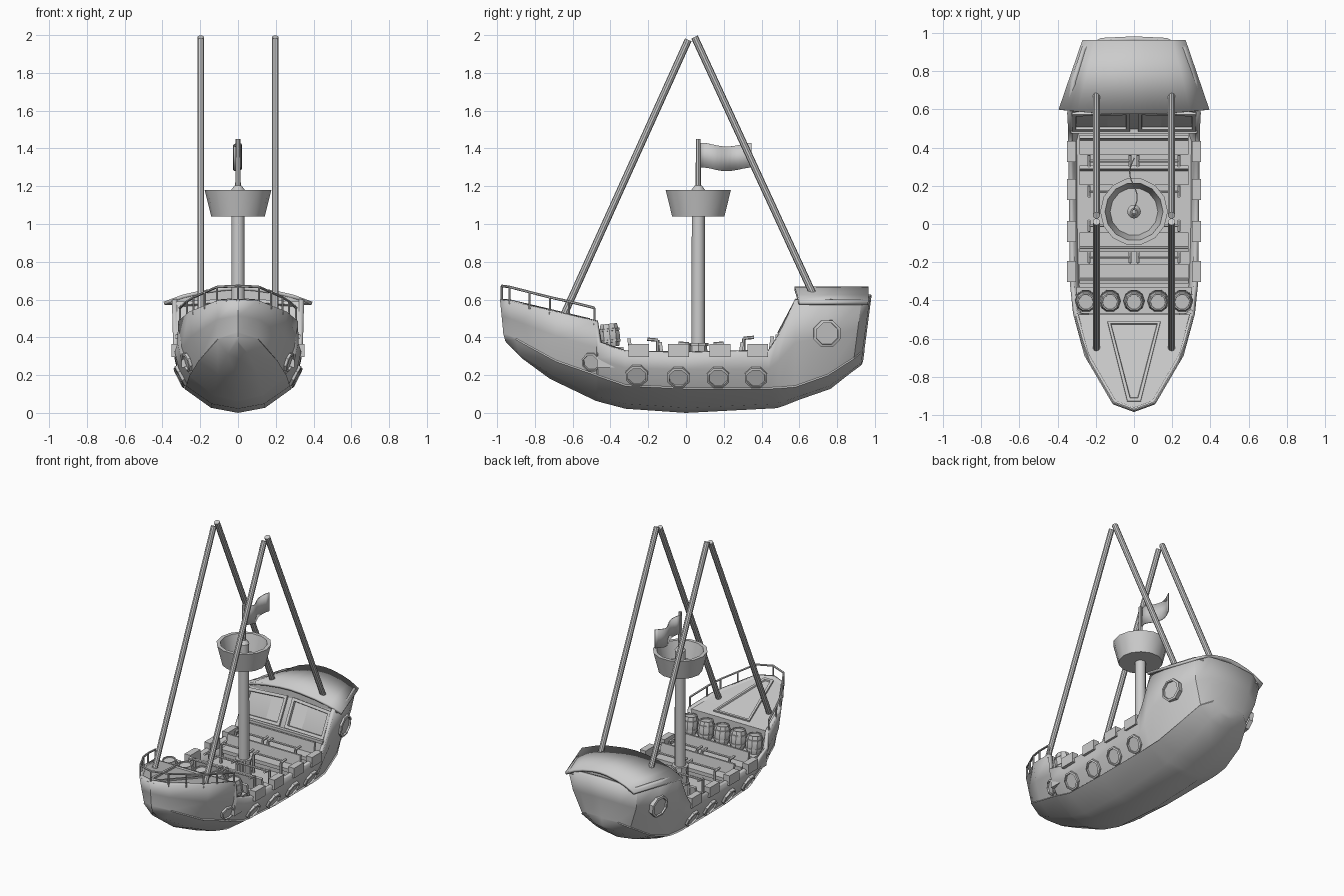
import bpy, bmesh, math
from mathutils import Vector, Matrix
from mathutils.bvhtree import BVHTree

if "Cube" in bpy.data.objects:
    bpy.data.objects.remove(bpy.data.objects["Cube"])


def finish(name, bm, smooth=30, solid=0):
    me = bpy.data.meshes.new(name)
    bm.to_mesh(me)
    bm.free()
    ob = bpy.data.objects.new(name, me)
    bpy.context.collection.objects.link(ob)
    if solid:
        m = ob.modifiers.new("thickness", 'SOLIDIFY')
        m.thickness, m.offset = solid, -1
    bpy.ops.object.select_all(action='DESELECT')
    ob.select_set(True)
    bpy.context.view_layer.objects.active = ob
    bpy.ops.object.shade_smooth_by_angle(angle=math.radians(smooth))
    return ob


def rod(bm, a, b, r, r2=None, n=8):
    a, b = Vector(a), Vector(b)
    q = (b - a).to_track_quat('Z', 'Y').to_matrix().to_4x4()
    bmesh.ops.create_cone(bm, cap_ends=True, segments=n, radius1=r, radius2=r if r2 is None else r2,
                          depth=(b - a).length, matrix=Matrix.Translation((a + b) / 2) @ q)


def path(bm, pts, r, n=6):
    for a, b in zip(pts, pts[1:]):
        rod(bm, a, b, r, n=n)


def box(bm, c, s, tilt=0):
    bmesh.ops.create_cube(bm, size=1, matrix=Matrix.Translation(c) @ Matrix.Rotation(tilt, 4, 'X')
                          @ Matrix.Diagonal((*s, 1)))


def grid(bm, rows, close=False):
    vs = [[bm.verts.new(p) for p in r] for r in rows]
    for a, b in zip(vs, vs[1:]):
        k = len(a)
        for j in range(k if close else k - 1):
            bm.faces.new((a[j], b[j], b[(j + 1) % k], a[(j + 1) % k]))
    bmesh.ops.remove_doubles(bm, verts=bm.verts[:], dist=1e-5)


def lathe(bm, prof, n, mat):
    grid(bm, [[mat @ Vector((r * math.cos(2 * math.pi * i / n), r * math.sin(2 * math.pi * i / n), z))
               for i in range(n)] for r, z in prof], True)


def panel(bm, pts, h, border, depth):
    # raised slab whose top is inset to leave a frame
    p = [Vector(v) for v in pts]
    nrm = (p[1] - p[0]).cross(p[2] - p[0]).normalized()
    lo = [bm.verts.new(v) for v in p]
    hi = [bm.verts.new(v + nrm * h) for v in p]
    top = bm.faces.new(hi)
    for i in range(4):
        bm.faces.new((lo[i], lo[(i + 1) % 4], hi[(i + 1) % 4], hi[i]))
    bm.normal_update()
    bmesh.ops.inset_region(bm, faces=[top], thickness=border, depth=0)
    bmesh.ops.inset_region(bm, faces=[top], thickness=0.004, depth=-depth)


# hull stations: rim (y, half width, z), knuckle (y, half width, z), keel (y, z)
ST = [(-.985, 0, .60, -.968, 0, .43, -.95, .37), (-.945, .11, .595, -.90, .105, .395, -.87, .29),
      (-.69, .26, .535, -.69, .205, .28, -.72, .18), (-.475, .318, .485, -.475, .25, .205, -.48, .065),
      (-.465, .32, .37, -.465, .252, .20, -.465, .06), (-.32, .335, .325, -.32, .267, .15, -.32, .022),
      (0, .34, .32, 0, .275, .135, 0, 0), (.44, .345, .33, .44, .275, .135, .48, .025),
      (.49, .345, .41, .49, .275, .137, .52, .038), (.58, .35, .60, .58, .27, .145, .60, .07),
      (.75, .33, .60, .75, .245, .205, .765, .127), (.93, .272, .60, .89, .19, .295, .87, .21),
      (.975, .17, .615, .935, .12, .33, .925, .25), (.983, 0, .625, .945, 0, .335, .933, .26)]
rows = []
for yr, w, zr, yk, wk, zk, yb, zb in ST:
    half = [(w, yr, zr), (wk * .3 + w * .7, (yr + yk) / 2, (zr + zk) / 2), (wk, yk, zk),
            (wk * 1.03, yk, zk - .008), (wk * .52, yk * .4 + yb * .6, zb + .2 * (zk - zb))]
    rows.append([(-x, y, z) for x, y, z in half] + [(0, yb, zb)] + half[::-1])
bm = bmesh.new()
grid(bm, rows)
tree = BVHTree.FromBMesh(bm)
finish("hull", bm, 35, .025)

# portholes seated on the hull surface
rings, discs = bmesh.new(), bmesh.new()
for y, z, r in [(-.5, .27, .05), (-.26, .20, .06), (-.04, .19, .06), (.17, .19, .06), (.37, .19, .06), (.745, .42, .073)]:
    for s in (-1, 1):
        loc, nrm, _, _ = tree.ray_cast(Vector((s, y, z)), Vector((-s, 0, 0)))
        if nrm.x * s < 0:
            nrm = -nrm
        M = Matrix.Translation(loc) @ nrm.to_track_quat('Z', 'Y').to_matrix().to_4x4() \
            @ Matrix.Rotation(math.pi / 8, 4, 'Z')
        lathe(rings, [(r * 1.05, -.015), (r * 1.05, .014), (r * .85, .018), (r * .82, 0)], 8, M)
        lathe(discs, [(r * .9, -.01), (r * .85, .006), (0, .006)], 8, M)
finish("porthole_frames", rings)
finish("porthole_glass", discs)

# gunwale blocks
bm = bmesh.new()
for y in (.38, .18, -.04, -.25):
    for s in (-1, 1):
        box(bm, (s * .328, y, .33), (.046, .11, .07))
finish("gunwale_blocks", bm)

# decks, bulkhead and barrel platform
bm = bmesh.new()
grid(bm, [[(-w * .97, y, z - .006), (w * .97, y, z - .006)] for y, w, z in [s[:3] for s in ST[:4]]])
finish("foredeck", bm)
bm = bmesh.new()
grid(bm, [[(-.31, -.473, .482), (.31, -.473, .482)], [(-.27, -.473, .24), (.27, -.473, .24)],
          [(-.305, -.3, .24), (.305, -.3, .24)], [(-.305, .5, .24), (.305, .5, .24)]])
finish("main_deck", bm)
bm = bmesh.new()
box(bm, (0, -.4, .295), (.6, .14, .11))
finish("barrel_platform", bm)
bm = bmesh.new()
dz = lambda y: .485 - (y + .475) * .235 - .004
panel(bm, [(-.035, -.93, dz(-.93)), (.035, -.93, dz(-.93)), (.14, -.51, dz(-.51)), (-.14, -.51, dz(-.51))],
      .012, .022, .01)
finish("foredeck_hatch", bm)

# bow railing
right = [(.11, -.935, .667), (.235, -.72, .612), (.27, -.62, .59), (.308, -.485, .556)]
rail = [(-x, y, z) for x, y, z in right[::-1]] + [(0, -.975, .672)] + right
bm = bmesh.new()
path(bm, rail, .007)
mids = [(s * .175, -.828, .64) for s in (-1, 1)]
for x, y, z in rail + mids:
    rod(bm, (x, y, z - .09), (x, y, z), .006, n=6)
finish("bow_railing", bm)

# barrels
bm = bmesh.new()
for i in range(5):
    M = Matrix.Translation(((i - 2) * .126, -.397, .35)) @ Matrix.Rotation(math.radians(6), 4, 'X')
    lathe(bm, [(0, 0), (.046, 0), (.054, .035), (.056, .06), (.054, .085), (.046, .122), (.039, .122),
               (.038, .114), (0, .114)], 10, M)
    for h in (.03, .09):
        lathe(bm, [(.053, h - .007), (.057, h - .006), (.057, h + .006), (.053, h + .007)], 10, M)
finish("barrels", bm)

# benches facing the mast, each with a pair of lap bars
seats, bars = bmesh.new(), bmesh.new()
for y, d, z in [(-.25, 1, .31), (-.085, 1, .29), (.245, -1, .29), (.405, -1, .32)]:
    box(seats, (0, y, z), (.57, .08, .025))
    box(seats, (0, y - d * .01, z / 2 + .115), (.55, .05, z - .23))
    box(seats, (0, y - d * .045, z + .035), (.57, .018, .10), d * .15)
    yb = y + d * .075
    for s in (-1, 1):
        for x in (.02, .235):
            path(bars, [(s * x, yb + d * .025, .24), (s * x, yb + d * .025, z + .075), (s * x, yb - d * .03, z + .08)], .009)
        rod(bars, (s * .02, yb, z + .077), (s * .235, yb, z + .077), .008, n=6)
finish("benches", seats)
finish("lap_bars", bars)

# stern cabin front wall with two framed windows, and end gables
def arc(w, y, drop=0):
    return [(w * t, y, z - drop) for t, z in
            [(-1, .588), (-.75, .625), (-.5, .648), (-.2, .664), (0, .668), (.2, .664), (.5, .648), (.75, .625), (1, .588)]]


bm = bmesh.new()
grid(bm, [[(-w, y, z), (w, y, z)] for w, y, z in [(.345, .59, .59), (.335, .495, .41), (.31, .495, .24)]])
for w, y in ((.37, .592), (.265, .95)):
    bm.faces.new([bm.verts.new(p) for p in arc(w, y, .008)])
finish("cabin_walls", bm)
bm = bmesh.new()
for s in (-1, 1):
    p = [(s * .02, .497, .42), (s * .325, .497, .415), (s * .325, .585, .582), (s * .02, .592, .60)]
    panel(bm, p if s > 0 else p[::-1], .014, .028, .016)
box(bm, (0, .49, .405), (.66, .03, .022))
finish("cabin_windows", bm)

# curved roof
bm = bmesh.new()
front = [(x, .575 + .025 * (x / .395) ** 2, z) for x, y, z in arc(.395, 0)]
grid(bm, [arc(.27, .965), front])
finish("cabin_roof", bm, 30, .018)

# mast with foot and top spike
bm = bmesh.new()
rod(bm, (0, .065, .24), (0, .065, .355), .05, .047, 8)
rod(bm, (0, .065, .355), (0, .065, .37), .055, .055, 8)
rod(bm, (0, .065, .3), (0, .065, 1.18), .036, .034, 12)
rod(bm, (0, .065, 1.18), (0, .065, 1.205), .036, .018, 12)
rod(bm, (0, .065, 1.18), (0, .065, 1.45), .015, .012, 8)
finish("mast", bm)

# lookout basket
bm = bmesh.new()
lathe(bm, [(0, 1.04), (.142, 1.04), (.177, 1.18), (.152, 1.18), (.125, 1.065), (0, 1.065)], 14,
      Matrix.Translation((0, .065, 0)))
finish("lookout_basket", bm)

# waving flag
bm = bmesh.new()
grid(bm, [[(.02 * math.sin(t * 6.5), .075 + .27 * t, z + .01 * math.cos(t * 6)) for z in (1.29, 1.42)]
          for t in [i / 12 for i in range(13)]])
finish("flag", bm, 60, .006)

# A-frame support poles
bm = bmesh.new()
for s in (-1, 1):
    rod(bm, (s * .197, -.655, .50), (s * .197, .012, 1.975), .019, n=10)
    rod(bm, (s * .197, .672, .63), (s * .197, .045, 1.99), .019, n=10)
finish("support_poles", bm)
